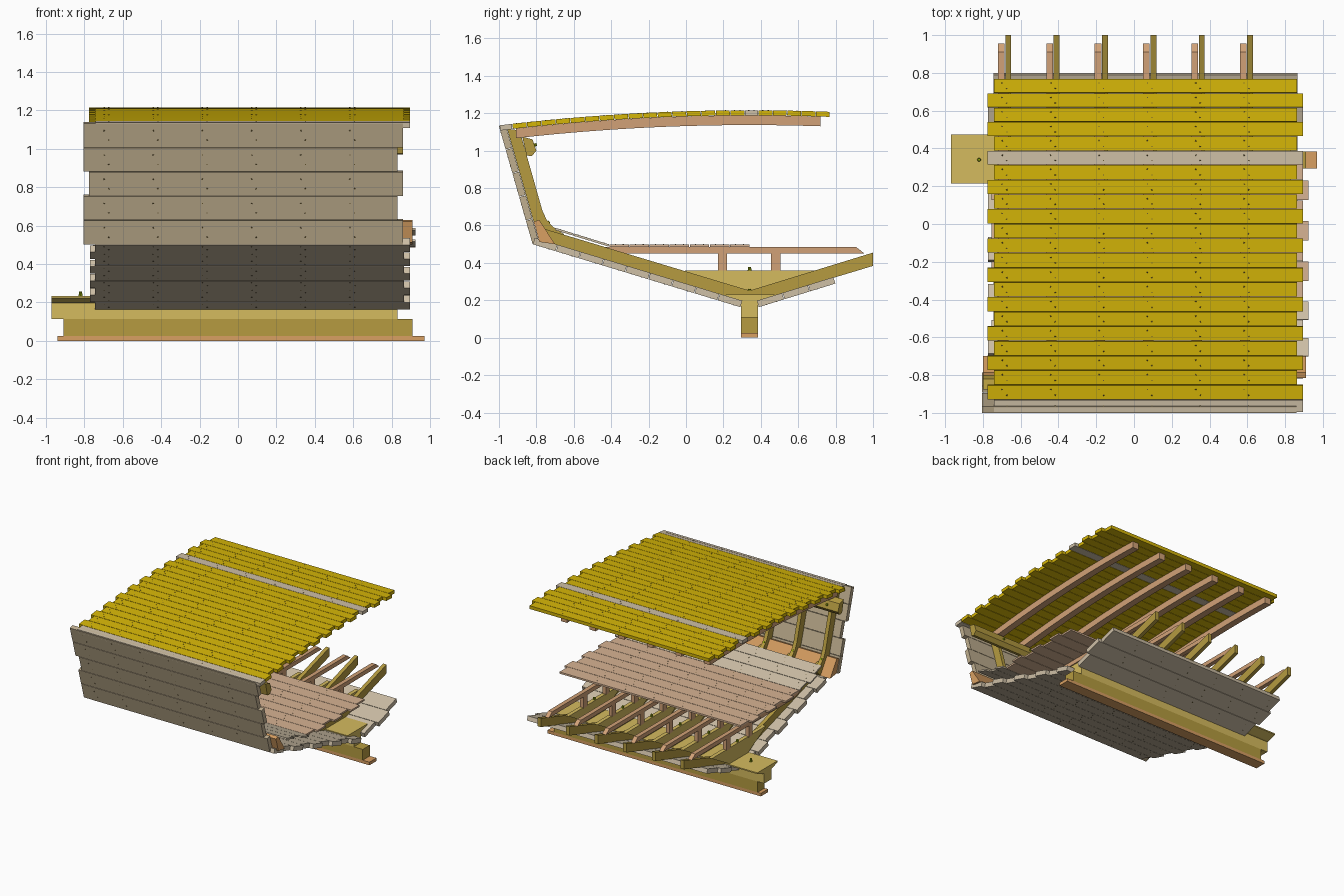
import bpy, bmesh, math
from mathutils import Vector

if "Cube" in bpy.data.objects:
    bpy.data.objects.remove(bpy.data.objects["Cube"])


def material(name, r, g, b):
    m = bpy.data.materials.new(name)
    m.diffuse_color = ((r / 255) ** 2.2, (g / 255) ** 2.2, (b / 255) ** 2.2, 1)
    m.use_nodes = True
    m.node_tree.nodes["Principled BSDF"].inputs["Base Color"].default_value = m.diffuse_color
    return m


GOLD = material("golden_teak", 212, 180, 16)
CREAM = material("cream_wood", 205, 190, 165)
KHAKI = material("khaki_wood", 190, 173, 142)
OAK = material("oak", 212, 186, 95)
OLIVE = material("olive_oak", 180, 154, 66)
ORANGE = material("orange_wood", 215, 158, 98)
PINK = material("pink_pine", 214, 178, 146)
ROSE = material("rose_wood", 208, 160, 118)
NAIL = material("nail", 110, 95, 55)
BOLT = material("bolt", 140, 160, 20)


def make_object(name, bm, mat):
    bmesh.ops.recalc_face_normals(bm, faces=bm.faces)
    me = bpy.data.meshes.new(name)
    bm.to_mesh(me)
    bm.free()
    me.materials.append(mat)
    ob = bpy.data.objects.new(name, me)
    bpy.context.collection.objects.link(ob)
    return ob


def add_prism(bm, pts, x0, x1):
    """Extrude a (y, z) outline from x0 to x1."""
    a = [bm.verts.new((x0, y, z)) for y, z in pts]
    b = [bm.verts.new((x1, y, z)) for y, z in pts]
    n = len(pts)
    bm.faces.new(a)
    bm.faces.new(b[::-1])
    for i in range(n):
        bm.faces.new((a[i], b[i], b[(i + 1) % n], a[(i + 1) % n]))


def prism(name, pts, x0, x1, mat):
    bm = bmesh.new()
    add_prism(bm, pts, x0, x1)
    return make_object(name, bm, mat)


def rect(y0, y1, z0, z1):
    return [(y0, z0), (y1, z0), (y1, z1), (y0, z1)]


def add_stud(bm, pos, normal, r, h, sides):
    """Small fastener head standing on a surface."""
    n = Vector(normal).normalized()
    u = Vector((1, 0, 0)) if abs(n.x) < 0.5 else Vector((0, 1, 0))
    v = n.cross(u)
    ring = [u * math.cos(math.tau * i / sides) * r + v * math.sin(math.tau * i / sides) * r
            for i in range(sides)]
    p = Vector(pos)
    low = [bm.verts.new(p + q) for q in ring]
    top = [bm.verts.new(p + q * 0.8 + n * h) for q in ring]
    bm.faces.new(top)
    for i in range(sides):
        j = (i + 1) % sides
        bm.faces.new((low[i], low[j], top[j], top[i]))


FRAMES = [-0.685 + 0.256 * i for i in range(6)]
nails = bmesh.new()
bolts = bmesh.new()


def planks(name, line, t, ends0, ends1, mat, per_plank=2, gap=0.0015):
    """Lay planks between successive (y, z) points; outer face lies left of the line."""
    bm = bmesh.new()
    for i, (p, q) in enumerate(zip(line, line[1:])):
        p, q = Vector(p), Vector(q)
        d = (q - p).normalized()
        n = Vector((-d.y, d.x))
        p, q = p + d * gap, q - d * gap
        add_prism(bm, [p, q, q - n * t, p - n * t], ends0[i % len(ends0)], ends1[i % len(ends1)])
        for fx in FRAMES:
            for k in range(per_plank):
                c = p.lerp(q, (k + 0.5) / per_plank * 0.8 + 0.1)
                add_stud(nails, (fx + 0.012 * (-1) ** k, c.x, c.y), (0, n.x, n.y), 0.004, 0.001, 6)
    return make_object(name, bm, mat)


def split(a, b, n):
    a, b = Vector(a), Vector(b)
    return [a.lerp(b, i / n) for i in range(n + 1)]


def deck_z(y):
    return 1.216 - 0.045 * (y - 0.34) ** 2


def deck_line(y0, y1, n):
    ys = [y0 + (y1 - y0) * i / n for i in range(n + 1)]
    return [(y, deck_z(y)) for y in ys]


# Backbone: shoe, stepped keel and bevelled hog
prism("keel_shoe", rect(0.295, 0.385, 0, 0.025), -0.94, 0.97, ORANGE)
prism("lower_keel", rect(0.295, 0.385, 0.025, 0.112), -0.91, 0.91, OLIVE)
prism("upper_keel", rect(0.295, 0.385, 0.112, 0.197), -0.97, 0.83, OAK)
prism("hog", [(0.215, 0.232), (0.473, 0.232), (0.473, 0.222), (0.40, 0.197), (0.28, 0.197),
              (0.215, 0.222)], -0.97, 0.83, OAK)

# Hull skin
planks("port_bottom_planks", split((0.292, 0.163), (-0.82, 0.50), 9), 0.036,
       (-0.745, -0.772), (0.895, 0.865), CREAM)
planks("starboard_bottom_planks", split((0.80, 0.29), (0.388, 0.163), 3), 0.036,
       (-0.745, -0.772), (0.865, 0.895), CREAM)
planks("side_planks", split((-0.82, 0.50), (-1.0, 1.132), 5), 0.036,
       (-0.805, -0.805, -0.775), (0.86, 0.83), KHAKI)
prism("chine_log", [(-0.784, 0.512), (-0.815, 0.62), (-0.785, 0.63), (-0.70, 0.50)],
      -0.80, 0.91, ORANGE)
prism("beam_shelf", [(-0.875, 1.075), (-0.82, 1.06), (-0.80, 1.0), (-0.825, 0.97), (-0.853, 0.975)],
      -0.80, 0.86, OLIVE)

# Deck: cambered planking with covering board and king plank
planks("covering_board", deck_line(-0.998, -0.93, 1), 0.028, (-0.742,), (0.895,), CREAM, 1)
planks("port_deck_planks", deck_line(-0.93, 0.313, 16), 0.027,
       (-0.775, -0.742), (0.895, 0.862), GOLD)
planks("king_plank", deck_line(0.313, 0.387, 1), 0.027, (-0.775,), (0.895,), CREAM)
planks("starboard_deck_planks", deck_line(0.387, 0.77, 5), 0.027,
       (-0.742, -0.775), (0.862, 0.895), GOLD)

# Interior sole and sloping lining
planks("sole_planks", split((-0.41, 0.499), (0.34, 0.499), 7), 0.014,
       (-0.725, -0.755), (0.895, 0.925), PINK)
planks("lining_planks", split((-0.70, 0.588), (-0.41, 0.499), 3), 0.012,
       (-0.725, -0.755), (0.925, 0.895), CREAM)

# Repeating frames
beam_ys = [-0.91 + 1.63 * i / 16 for i in range(17)]
BEAM = [(y, deck_z(y) - 0.0275) for y in beam_ys] + \
       [(y, deck_z(y) - 0.079) for y in reversed(beam_ys)]
RIB_PORT = [(0.34, 0.185), (-0.785, 0.522), (-0.76, 0.583), (0.34, 0.252)]
RIB_STAR = [(0.34, 0.185), (0.34, 0.252), (1.0, 0.455), (1.0, 0.384)]
RIB_SIDE = [(-0.784, 0.512), (-0.956, 1.115), (-0.89, 1.11), (-0.768, 0.68), (-0.745, 0.63),
            (-0.71, 0.592), (-0.65, 0.552), (-0.70, 0.50)]
FLOOR = [(-0.01, 0.36), (0.69, 0.36), (0.45, 0.225), (0.23, 0.225)]
SOLE_BEAM = [(-0.46, 0.484), (0.91, 0.484), (0.955, 0.45), (-0.34, 0.45)]
for i, fx in enumerate(FRAMES, 1):
    a, m, b = fx - 0.035, fx + 0.004, fx + 0.035
    prism(f"port_rib_{i}", RIB_PORT, m, b, OLIVE)
    prism(f"starboard_rib_{i}", RIB_STAR, m, b, OLIVE)
    prism(f"side_rib_{i}", RIB_SIDE, a + 0.008, m - 0.001, OLIVE)
    prism(f"floor_timber_{i}", FLOOR, a + 0.008, m, OAK)
    prism(f"sole_beam_{i}", SOLE_BEAM, a, m - 0.004, ROSE)
    for side, y in (("port", 0.195), ("starboard", 0.48)):
        prism(f"{side}_sole_post_{i}", rect(y - 0.025, y + 0.025, 0.355, 0.451),
              a + 0.004, m - 0.006, ROSE)
    prism(f"deck_beam_{i}", BEAM, a, b - 0.015, ROSE)
    # Through bolts
    add_stud(bolts, (fx - 0.012, 0.34, 0.36), (0, 0, 1), 0.01, 0.018, 8)
    add_stud(bolts, (fx + 0.02, 0.34, 0.245), (0, 0, 1), 0.01, 0.015, 8)
    add_stud(bolts, (fx - 0.012, -0.745, 0.61), (0, 0.8, 0.6), 0.01, 0.018, 8)
    add_stud(bolts, (fx - 0.012, -0.81, 1.03), (0, 0.95, 0.3), 0.009, 0.012, 8)

add_stud(bolts, (-0.82, 0.34, 0.232), (0, 0, 1), 0.01, 0.025, 8)
make_object("frame_bolts", bolts, BOLT)
make_object("plank_nails", nails, NAIL)
